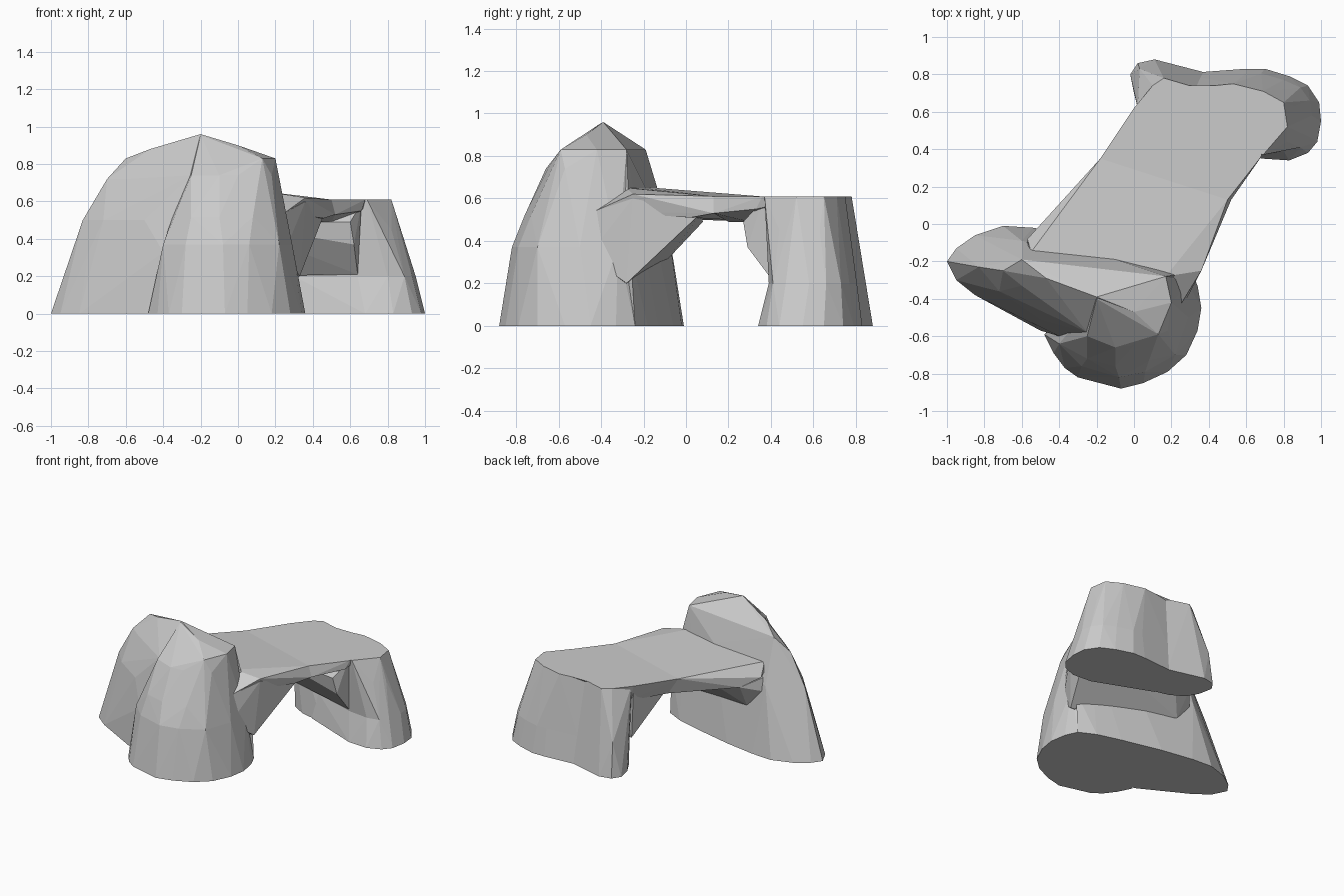
import bpy, bmesh

def ring(z, *xy):
    return [(x, y, z) for x, y in xy]

def hull(name, pts):
    """Faceted stone chunk wrapped round a few corner points."""
    bm = bmesh.new()
    for p in pts:
        bm.verts.new(p)
    res = bmesh.ops.convex_hull(bm, input=bm.verts)
    junk = {g for g in res["geom_interior"] + res["geom_unused"]
            if isinstance(g, bmesh.types.BMVert)}
    bmesh.ops.delete(bm, geom=list(junk), context='VERTS')
    bmesh.ops.dissolve_limit(bm, angle_limit=0.02, verts=bm.verts, edges=bm.edges)
    bmesh.ops.recalc_face_normals(bm, faces=bm.faces)
    me = bpy.data.meshes.new(name)
    bm.to_mesh(me)
    bm.free()
    ob = bpy.data.objects.new(name, me)
    bpy.context.collection.objects.link(ob)
    return ob

def fuse(target, other):
    m = target.modifiers.new("union", 'BOOLEAN')
    m.operation, m.solver, m.object = 'UNION', 'EXACT', other
    bpy.context.view_layer.objects.active = target
    bpy.ops.object.modifier_apply(modifier=m.name)
    bpy.data.objects.remove(other, do_unlink=True)

# Tall front rock: long left ridge
ridge = hull("rock_arch",
    ring(0, (-1, -.2), (-.95, -.13), (-.85, -.06), (-.7, -.01), (-.54, -.02),
         (-.3, -.06), (0, -.13), (.18, -.18), (.3, -.24), (-.95, -.3),
         (-.85, -.38), (-.7, -.46), (-.5, -.57), (-.2, -.66), (.1, -.45))
    + ring(.33, (-.87, -.24), (-.8, -.34), (-.55, -.07), (-.4, -.6), (.3, -.26))
    + ring(.5, (-.83, -.23), (-.72, -.36), (-.5, -.51), (-.6, -.09))
    + ring(.65, (-.55, -.15), (-.42, -.17), (-.1, -.19), (.17, -.28))
    + [(-.7, -.25, .72), (-.6, -.33, .72), (-.25, -.58, .74), (-.6, -.19, .83),
       (-.47, -.29, .88), (-.2, -.39, .96), (0, -.47, .9), (.17, -.28, .83)])

# Tall front rock: rounded front bulge
bulge = hull("bulge",
    ring(0, (-.1, -.2), (.18, -.18), (.3, -.24), (.34, -.33), (.36, -.45),
         (.34, -.57), (.28, -.7), (.18, -.79), (.05, -.85), (-.07, -.88),
         (-.3, -.82), (-.37, -.77), (-.43, -.69), (-.48, -.59))
    + ring(.37, (.29, -.32), (.29, -.5), (.22, -.7), (.06, -.79), (-.08, -.82),
           (-.28, -.76), (-.4, -.64))
    + ring(.52, (-.25, -.72), (-.1, -.76), (.08, -.73))
    + ring(.74, (-.25, -.6), (-.1, -.66), (0, -.65), (.18, -.57))
    + ring(.83, (.17, -.28), (.2, -.42), (.13, -.59))
    + [(0, -.47, .9), (-.2, -.4, .955), (.17, -.28, .65)])

# Bridge deck: gentle ramp off the front rock, then the level rear part
ramp = hull("ramp",
    [(-.55, -.15, .65), (-.55, -.25, .65), (.17, -.28, .65), (.36, -.25, .62),
     (.25, -.43, .54), (-.57, -.08, .56)]
    + ring(.61, (-.18, .35), (.5, .13))
    + [(-.47, .03, .5), (-.11, .37, .49), (.52, .13, .53), (.46, .02, .51)])
deck = hull("deck",
    ring(.61, (-.18, .35), (0, .62), (.1, .74), (.3, .72), (.53, .74), (.7, .6),
         (.68, .36), (.5, .13))
    + ring(.49, (-.11, .37), (.04, .62), (.4, .65), (.5, .3), (.3, .2))
    + [(.66, .33, .55), (.52, .13, .53)])

# Sloping undersides where the deck meets each rock
front_haunch = hull("front_haunch",
    [(.33, -.28, .2), (.25, -.46, .33), (.25, -.43, .54), (.36, -.25, .6),
     (.46, .07, .53), (-.3, .08, .49), (-.47, .03, .5), (-.45, -.08, .32),
     (-.58, -.1, .45), (-.57, -.1, .55), (-.5, -.2, .55), (0, -.3, .2)])
rear_haunch = hull("rear_haunch",
    [(.64, .41, .21), (.3, .53, .21), (.04, .59, .2), (.62, .29, .37),
     (.6, .27, .49), (-.08, .37, .49), (.01, .61, .58), (.66, .36, .59),
     (.6, .6, .25), (.6, .6, .58), (.2, .66, .58)])

# Rear rock: broad right part (foot and shoulder share a waist) and left spur
waist = ring(.2, (.95, .58), (.93, .47), (.89, .41), (.8, .39), (.64, .41),
             (.3, .53), (.94, .66), (.89, .73), (.8, .77), (.68, .805),
             (.6, .805), (.35, .785))
foot = hull("foot",
    ring(0, (.33, .81), (.6, .83), (.7, .83), (.83, .79), (.93, .74), (.99, .65),
         (1, .55), (.98, .44), (.93, .38), (.83, .34), (.68, .35), (.48, .44),
         (.25, .52)) + waist)
shoulder = hull("shoulder", waist
    + ring(.45, (.86, .63), (.87, .52), (.82, .44))
    + ring(.61, (.8, .65), (.82, .52), (.69, .71), (.53, .75), (.33, .73),
           (.3, .6), (.69, .37)))
spur = hull("spur",
    ring(0, (-.02, .8), (.02, .86), (.11, .88), (.2, .85), (.38, .81), (0, .7),
         (.05, .61), (.15, .55), (.35, .5))
    + ring(.25, (.03, .83), (.12, .84), (.02, .7))
    + ring(.61, (.1, .74), (.16, .78), (.33, .73), (.02, .62), (.3, .6)))

for part in (bulge, front_haunch, ramp, foot, shoulder, spur, rear_haunch, deck):
    fuse(ridge, part)
